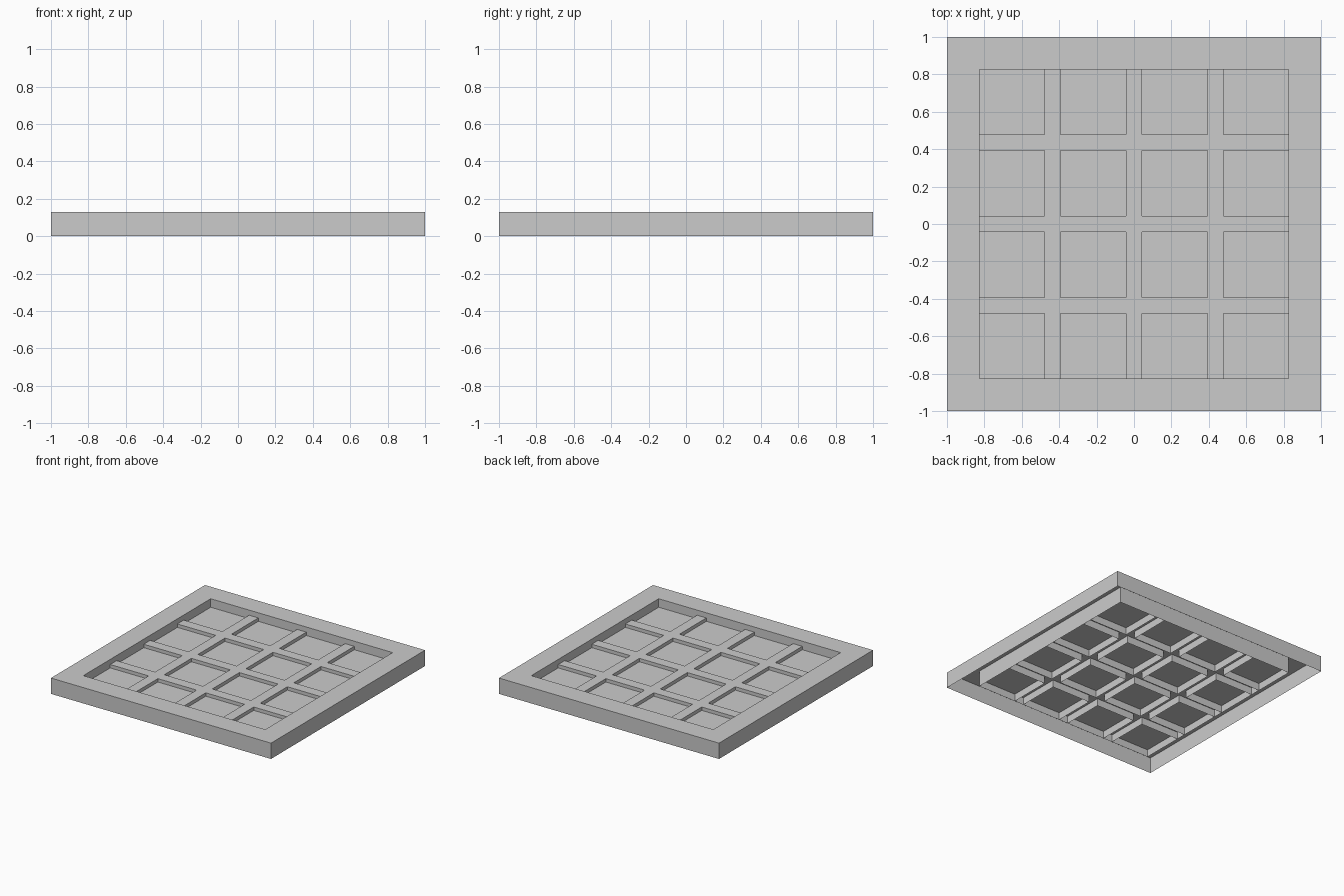
import bpy

if "Cube" in bpy.data.objects:
    bpy.data.objects.remove(bpy.data.objects["Cube"])

H = 0.13        # frame height
RIB_Z = 0.088   # top of the ribs
FLOOR_Z = 0.06  # recessed panel level
INNER = 0.827   # half width of the opening
RIB_W = 0.042   # half width of a rib
RIBS = (-0.436, 0.0, 0.436)


def make(name, verts, faces):
    mesh = bpy.data.meshes.new(name)
    mesh.from_pydata(verts, [], faces)
    obj = bpy.data.objects.new(name, mesh)
    bpy.context.collection.objects.link(obj)
    return obj


def square(s, z):
    return [(-s, -s, z), (s, -s, z), (s, s, z), (-s, s, z)]


# Border frame: a shell open underneath, with outer wall, top and inner wall
loops = [square(1, 0), square(1, H), square(INNER, H), square(INNER, 0)]
faces = []
for k in range(3):
    for i in range(4):
        j = (i + 1) % 4
        faces.append((4 * k + i, 4 * k + j, 4 * k + 4 + j, 4 * k + 4 + i))
make("frame", [v for l in loops for v in l], faces)

# Recessed panel floor
make("panel_floor", square(INNER, FLOOR_Z), [(0, 1, 2, 3)])

# Crossing ribs: one grid of hollow beams, open underneath
cuts = [-INNER]
for c in RIBS:
    cuts += [c - RIB_W, c + RIB_W]
cuts.append(INNER)
n = len(cuts)
verts = [(x, y, z) for z in (0, RIB_Z) for y in cuts for x in cuts]
faces = []
for j in range(n - 1):
    for i in range(n - 1):
        a, b, c, d = j * n + i, j * n + i + 1, (j + 1) * n + i + 1, (j + 1) * n + i
        up = n * n
        if i % 2 or j % 2:
            faces.append((a + up, b + up, c + up, d + up))
        else:
            # Rib sides around each cell, skipping the frame's own inner wall
            sides = [(a, b, j > 0), (b, c, i < n - 2), (c, d, j < n - 2), (d, a, i > 0)]
            faces += [(p, q, q + up, p + up) for p, q, keep in sides if keep]
make("cross_ribs", verts, faces)
